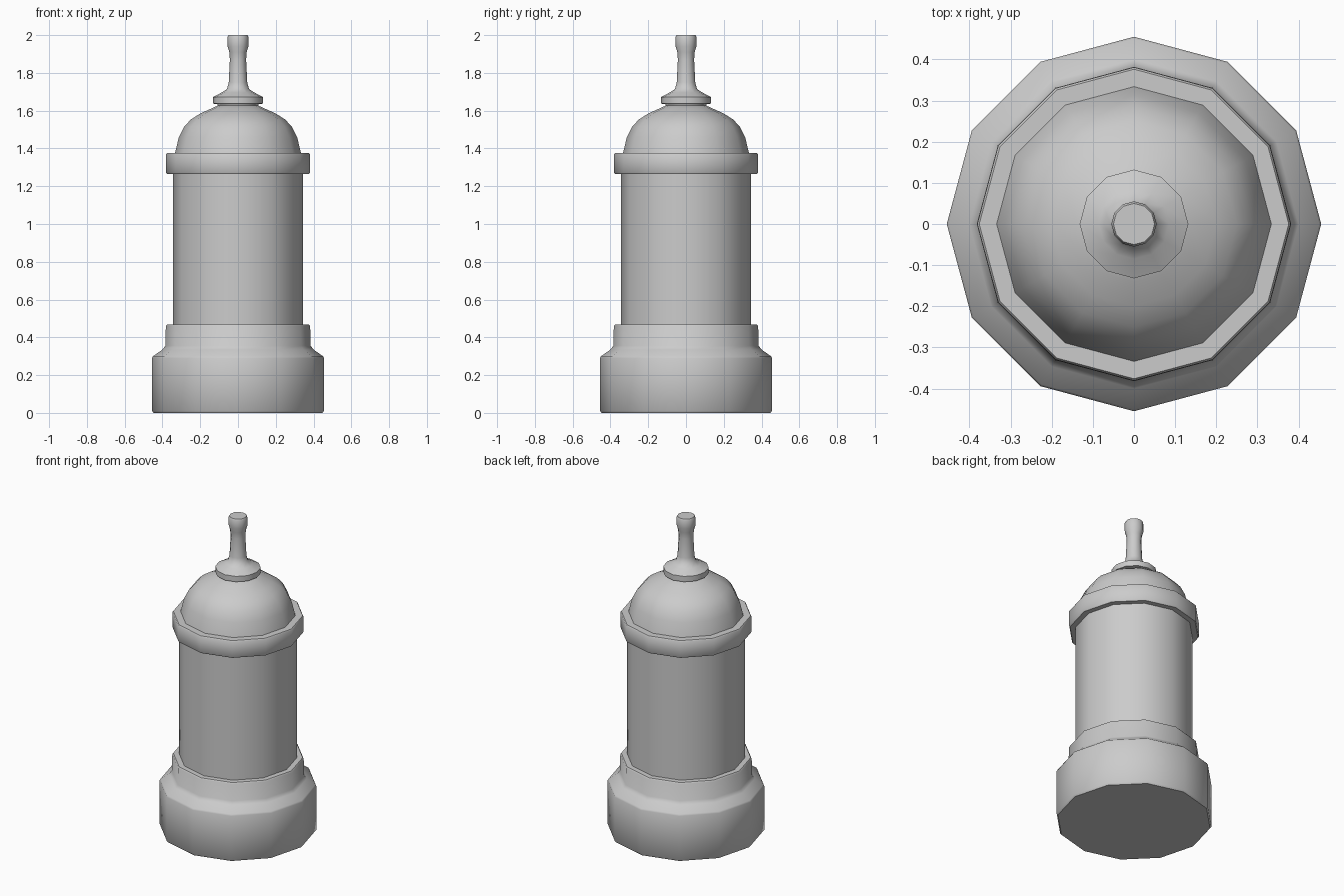
import bpy, bmesh, math

cube = bpy.data.objects.get("Cube")
if cube:
    bpy.data.objects.remove(cube, do_unlink=True)

SIDES = 12

grey = bpy.data.materials.new("plain grey")
colour = (0.6, 0.6, 0.6, 1)
grey.diffuse_color = colour
grey.use_nodes = True
grey.node_tree.nodes["Principled BSDF"].inputs["Base Color"].default_value = colour


def lathe(name, profile, angle=50):
    """Turn a (radius, height) profile round z, closing both ends."""
    bm = bmesh.new()
    rings = []
    for r, z in profile:
        steps = [i * math.tau / SIDES for i in range(SIDES)]
        rings.append([bm.verts.new((r * math.cos(a), r * math.sin(a), z)) for a in steps])
    for low, high in zip(rings, rings[1:]):
        for i in range(SIDES):
            j = (i + 1) % SIDES
            bm.faces.new((low[i], low[j], high[j], high[i]))
    bm.faces.new(rings[0][::-1])
    bm.faces.new(rings[-1])
    mesh = bpy.data.meshes.new(name)
    bm.to_mesh(mesh)
    bm.free()
    mesh.materials.append(grey)
    obj = bpy.data.objects.new(name, mesh)
    bpy.context.collection.objects.link(obj)
    bpy.ops.object.select_all(action='DESELECT')
    obj.select_set(True)
    bpy.context.view_layer.objects.active = obj
    bpy.ops.object.shade_smooth_by_angle(angle=math.radians(angle))
    return obj


# Foot block with a sloped shoulder rising into the lower collar
lathe("base", [(.447, 0), (.455, .01), (.455, .29), (.45, .3), (.40, .335),
               (.385, .355), (.382, .46), (.376, .468), (.34, .468)])

# Straight column
lathe("shaft", [(.343, .44), (.343, 1.29)])

# Band under the dome
lathe("upper_collar", [(.34, 1.265), (.376, 1.265), (.381, 1.272), (.381, 1.368),
                       (.376, 1.375), (.33, 1.375)])

# Rounded cap
lathe("dome", [(.335, 1.37), (.313, 1.46), (.285, 1.515), (.25, 1.553),
               (.20, 1.585), (.14, 1.612), (.10, 1.63)])

# Flared disc, slim neck and flat-topped knob
lathe("finial", [(.105, 1.61), (.108, 1.635), (.132, 1.637), (.132, 1.672), (.085, 1.697),
                 (.058, 1.715), (.049, 1.75), (.043, 1.87), (.046, 1.91),
                 (.055, 1.94), (.055, 1.99), (.05, 2.0)])
